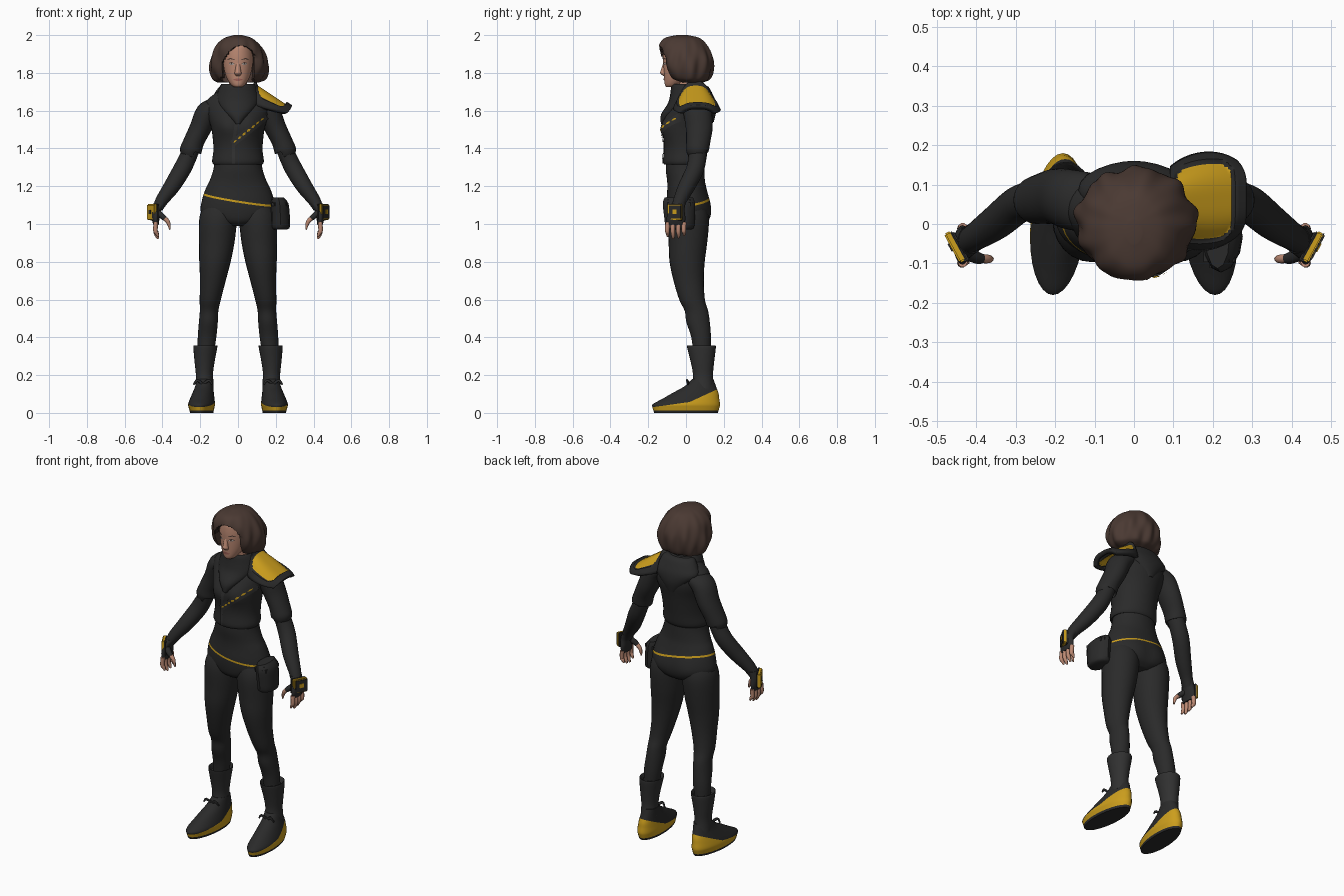
import bpy, bmesh, math
from mathutils import Vector
from mathutils.bvhtree import BVHTree

default_cube = bpy.data.objects.get("Cube")
if default_cube:
    bpy.data.objects.remove(default_cube)
parts = []

def material(name, red, green, blue):
    mat = bpy.data.materials.new(name)
    mat.use_nodes = True
    mat.diffuse_color = (red, green, blue, 1)
    mat.node_tree.nodes["Principled BSDF"].inputs["Base Color"].default_value = (red, green, blue, 1)
    return mat

BLACK = material("suit black", .023, .023, .023)
CHARCOAL = material("charcoal trim", .03, .03, .03)
GOLD = material("gold", .6, .34, .012)
HAIR = material("brown hair", .07, .042, .033)
SKIN = material("skin", .5, .25, .17)
LIPS = material("lips", .35, .12, .095)
WHITE = material("eye white", .5, .46, .43)

def finish(name, bm, *mats):
    mesh = bpy.data.meshes.new(name)
    bmesh.ops.recalc_face_normals(bm, faces=bm.faces)
    bm.to_mesh(mesh)
    bm.free()
    for mat in mats:
        mesh.materials.append(mat)
    obj = bpy.data.objects.new(name, mesh)
    bpy.context.collection.objects.link(obj)
    parts.append(obj)
    return obj

def spline(rings, steps):
    """Smooth the rows of numbers with a Catmull-Rom curve."""
    rows, result = [rings[0], *rings, rings[-1]], []
    for a, b, c, d in zip(rows, rows[1:], rows[2:], rows[3:]):
        for t in [k / steps for k in range(steps)]:
            result.append([q + t / 2 * (r - p + t * (2 * p - 5 * q + 4 * r - s + t * (3 * (q - r) + s - p)))
                           for p, q, r, s in zip(a, b, c, d)])
    return result + [rings[-1]]

def loft(name, rings, mat, side=1, flat=True, seg=24, steps=4, warp=None, cuts=(), extra=()):
    """Skin elliptical rings (x, y, z, x radius, y radius); flat rings stay level."""
    rows = spline(rings, steps)
    centres = [Vector(r[:3]) for r in rows]
    bm, loops = bmesh.new(), []
    for i, (centre, row) in enumerate(zip(centres, rows)):
        tangent = Vector((0, 0, 1))
        if not flat:
            tangent = (centres[min(i + 1, len(rows) - 1)] - centres[max(i - 1, 0)]).normalized()
        depth = Vector((0, 1, 0))
        depth = (depth - tangent * depth.dot(tangent)).normalized()
        across = tangent.cross(depth)
        loops.append([])
        for angle in [math.tau * k / seg for k in range(seg)]:
            p = centre + across * row[3] * math.cos(angle) + depth * row[4] * math.sin(angle)
            if warp:
                warp(p)
            p.x *= side
            loops[-1].append(bm.verts.new(p))
    for low, high in zip(loops, loops[1:]):
        for k in range(seg):
            bm.faces.new((low[k - 1], low[k], high[k], high[k - 1]))
    bm.faces.new(loops[0])
    bm.faces.new(loops[-1])
    for point, normal in cuts:
        bmesh.ops.bisect_plane(bm, geom=bm.verts[:] + bm.edges[:] + bm.faces[:], plane_co=point, plane_no=normal)
    return finish(name, bm, mat, *extra)

def paint(obj, rule):
    for face in obj.data.polygons:
        face.material_index = int(rule(face.center))

def box(name, centre, size, mat, bevel, turn=0):
    bm = bmesh.new()
    bmesh.ops.create_cube(bm, size=1)
    bmesh.ops.scale(bm, vec=size, verts=bm.verts)
    bmesh.ops.bevel(bm, geom=bm.edges[:], offset=bevel, segments=2, affect='EDGES')
    obj = finish(name, bm, mat)
    obj.location, obj.rotation_euler.z = centre, turn

def ribbon(name, path, width, mat, target, lift=.003, taper=True, count=12):
    """Lay a thin strip, drawn in x and z, on the front of a target part."""
    tree = BVHTree.FromPolygons([v.co for v in target.data.vertices],
                                [p.vertices[:] for p in target.data.polygons])
    bm, rows, depth = bmesh.new(), [], -.1
    points = [Vector(p) for p in path]
    for i in range(count + 1):
        t = i / count * (len(points) - 1)
        k = min(int(t), len(points) - 2)
        run = points[k + 1] - points[k]
        wide = width * (max(.05, math.sin(math.pi * i / count)) if taper else 1)
        rows.append([])
        for s in (-.5, 0, .5):
            q = points[k] + run * (t - k) + Vector((-run.y, run.x)).normalized() * wide * s
            hit = tree.ray_cast(Vector((q.x, -1, q.y)), Vector((0, 1, 0)))[0]
            depth = hit.y if hit else depth
            rows[-1].append(bm.verts.new((q.x, depth - lift, q.y)))
    for a, b in zip(rows, rows[1:]):
        for k in range(2):
            bm.faces.new((a[k], a[k + 1], b[k + 1], b[k]))
    finish(name, bm, mat)

def bump(p, x, z, size):
    return math.exp(-((abs(p.x) - x) / size) ** 2 - ((p.z - z) / size) ** 2)

# Jacket with a broken gold zip line along the chest strap
def bust(p):
    p.y -= .025 * bump(p, .065, 1.52, .055) * (p.y < 0)

jacket = loft("jacket", [(0, -.01, 1.315, .13, .106), (0, -.008, 1.335, .137, .114), (0, 0, 1.4, .13, .116),
                         (0, .008, 1.5, .14, .126), (0, .026, 1.58, .163, .124), (0, .04, 1.645, .17, .102),
                         (0, .038, 1.685, .13, .085), (0, .03, 1.72, .08, .07)], BLACK, seg=40, warp=bust)
ribbon("jacket_placket", [(-.01, 1.53), (-.025, 1.42), (-.025, 1.32)], .016, CHARCOAL, jacket, .006, False)
ribbon("chest_strap", [(.15, 1.57), (-.03, 1.425)], .036, CHARCOAL, jacket, .005, False)
for k in range(7):
    x, z = -.025 + .024 * k, 1.43 + .0195 * k
    ribbon("chest_zip", [(x, z), (x + .019, z + .0155)], .014 - .002 * abs(k - 3), GOLD, jacket, .008)

# Cowl collar and folded hood
loft("collar", [(0, -.118, 1.53, .012, .015), (0, -.07, 1.58, .06, .062), (0, .005, 1.64, .115, .1),
                (0, .015, 1.69, .11, .098), (0, .01, 1.73, .095, .088), (0, .01, 1.742, .084, .078),
                (0, .01, 1.72, .07, .065)], BLACK)
loft("hood", [(0, .135, 1.54, .02, .012), (0, .115, 1.6, .085, .045), (0, .09, 1.65, .14, .066),
              (0, .075, 1.69, .125, .065), (0, .065, 1.725, .1, .055), (0, .06, 1.735, .08, .04)], BLACK)

# Hips, with a gold belt line cut into the surface
def seat(p):
    p.y += .015 * bump(p, .085, 1.06, .08) * (p.y > 0)

belt_normal, belt_top, belt_low = Vector((.16, -.1, 1)), Vector((0, 0, 1.134)), Vector((0, 0, 1.123))
hips = loft("hips", [(0, -.005, 1.35, .122, .1), (0, -.005, 1.29, .13, .102), (0, 0, 1.23, .15, .1),
                     (0, .005, 1.185, .172, .104), (0, .01, 1.12, .192, .113), (0, .013, 1.06, .195, .112),
                     (0, .013, 1.015, .14, .1), (0, .013, .99, .06, .07)], BLACK, seg=40, warp=seat,
            cuts=[(belt_top, belt_normal), (belt_low, belt_normal)], extra=[GOLD])
paint(hips, lambda c: belt_normal.dot(c - belt_low) > 0 > belt_normal.dot(c - belt_top))

# Legs, boots and shoes
def toe_out(p):
    p.x -= .07 * p.y

sole_cuts = [(Vector((0, 0, .055)), Vector((0, -.14, 1))), (Vector((0, .02, .058)), Vector((0, -.46, 1))),
             (Vector((0, 0, .013)), Vector((0, 0, 1)))]

for side, label in ((1, "left_"), (-1, "right_")):
    loft(label + "leg", [(.09, .013, 1.12, .08, .08), (.1, .013, 1.06, .098, .102), (.107, .012, 1, .1, .109),
                         (.113, .01, .9, .094, .102), (.122, .006, .8, .083, .093), (.133, .014, .7, .068, .08),
                         (.147, .032, .6, .056, .068), (.153, .055, .54, .049, .062), (.157, .064, .48, .05, .062),
                         (.164, .08, .4, .049, .052), (.172, .085, .3, .042, .045)], BLACK, side)
    loft(label + "boot_shaft", [(.171, .08, .33, .05, .06), (.171, .08, .355, .06, .073),
                                (.173, .082, .345, .063, .076), (.177, .087, .27, .053, .062),
                                (.178, .09, .2, .045, .053), (.178, .09, .13, .048, .058)], CHARCOAL, side)
    shoe = loft(label + "shoe", [(.192, 0, 0, .06, .168), (.193, 0, .028, .067, .177), (.193, .002, .046, .07, .178),
                                 (.191, .026, .075, .064, .15), (.188, .05, .105, .056, .122),
                                 (.184, .075, .14, .048, .084), (.18, .09, .18, .043, .055)],
                BLACK, side, seg=32, warp=toe_out, cuts=sole_cuts, extra=[GOLD])
    paint(shoe, lambda c: .013 < c.z < max(.055 + .14 * c.y, .058 + .46 * (c.y - .02)))
    for way in (-1, 1):
        loft(label + "lace", [(.185, .02, .15, .007, .007), (.185 + way * .03, .005, .172, .008, .005),
                              (.185 + way * .05, .01, .15, .004, .004)], CHARCOAL, side, flat=False, seg=8)
    # Arms and gloved hands
    loft(label + "sleeve", [(.12, .055, 1.62, .045, .076), (.162, .062, 1.59, .06, .076),
                            (.198, .07, 1.51, .057, .071), (.232, .065, 1.44, .054, .064),
                            (.25, .06, 1.39, .058, .06), (.251, .06, 1.383, .05, .053)], BLACK, side, flat=False)
    loft(label + "forearm", [(.24, .06, 1.42, .045, .05), (.262, .06, 1.36, .045, .048),
                             (.296, .048, 1.29, .047, .047), (.35, .004, 1.2, .043, .044),
                             (.4, -.03, 1.13, .034, .036), (.425, -.045, 1.085, .028, .032)], BLACK, side, flat=False)
    loft(label + "glove", [(.412, -.038, 1.11, .034, .036), (.432, -.05, 1.075, .027, .042),
                           (.436, -.053, 1.03, .021, .05), (.434, -.054, .995, .014, .046)], BLACK, side)
    for k in range(4):
        y, drop = -.097 + .029 * k, .012 * abs(k - 1.3)
        loft(label + "finger", [(.435, y, 1.01, .012, .013), (.437, y - .002, .965, .012, .012),
                                (.43, y, .935 + drop, .01, .01), (.422, y, .918 + drop, .005, .005)],
             SKIN, side, flat=False, seg=10)
    loft(label + "thumb_glove", [(.43, -.07, 1.065, .017, .02), (.4, -.085, 1.04, .015, .016),
                                 (.387, -.088, 1.028, .013, .013)], BLACK, side, flat=False, seg=12)
    loft(label + "thumb", [(.395, -.087, 1.035, .012, .012), (.37, -.089, 1.01, .011, .011),
                           (.36, -.088, .97, .004, .004)], SKIN, side, flat=False, seg=10)
    # Layered wrist guard: the right one shows a gold face, the left one a gold rim
    for layer, x, depth, size, mat in (("base", .443, .012, .088, BLACK), ("edge", .454, .02, .084, GOLD),
                                       ("cover", .464, .01, .078 if side > 0 else .03, BLACK)):
        box(label + "guard_" + layer, (side * x, -.058, 1.063), (depth, size, size), mat, .004, side * -.5)
box("left_guard_light", (.468, -.06, 1.065), (.006, .025, .025), GOLD, .001, -.5)

# Hip pouch
loft("pouch", [(.222, -.03, .97, .035, .055), (.225, -.032, .985, .05, .075), (.224, -.035, 1.05, .05, .082),
               (.22, -.038, 1.11, .046, .085), (.212, -.038, 1.14, .03, .075)], BLACK, seg=12)
box("pouch_flap", (.217, -.037, 1.105), (.08, .15, .05), BLACK, .015)

# Armoured shoulder pad with a raised rim around a gold panel
bm, grid, count = bmesh.new(), [], 40
def panel(u, v):
    return ((u - .44) / .37) ** 6 + (v / .76) ** 6

for u in [i / count for i in range(count + 1)]:
    half = .13 * (1 - .25 * u ** 4 - .25 * (1 - u) ** 4)
    grid.append([])
    for v in [2 * j / count - 1 for j in range(count + 1)]:
        rim = .016 * min(1, max(0, panel(u, v) - 1))
        grid[-1].append(bm.verts.new((.092 + .195 * u - .025 * u * v ** 4, .05 + .015 * u + v * half,
                                      1.742 - .13 * u - (.13 - .09 * u) * abs(v) ** 3 + rim)))
for i in range(count):
    for j in range(count):
        face = bm.faces.new((grid[i][j], grid[i + 1][j], grid[i + 1][j + 1], grid[i][j + 1]))
        face.material_index = int(panel((i + .5) / count, (2 * j + 1) / count - 1) < 1)
thick = finish("shoulder_pad", bm, BLACK, GOLD).modifiers.new("thickness", 'SOLIDIFY')
thick.thickness, thick.offset = .025, -1

# Head and face
loft("neck", [(0, .01, 1.66, .05, .05), (0, 0, 1.79, .048, .05)], SKIN)
head = loft("head", [(0, -.083, 1.724, .018, .02), (0, -.07, 1.738, .038, .042), (0, -.047, 1.78, .063, .069),
                     (0, -.032, 1.84, .077, .088), (0, -.022, 1.9, .08, .1), (0, -.02, 1.95, .068, .092),
                     (0, -.02, 1.975, .03, .04)], SKIN, seg=40)
loft("nose", [(0, -.106, 1.86, .012, .012), (0, -.115, 1.815, .015, .018), (0, -.118, 1.798, .018, .018),
              (0, -.11, 1.784, .012, .01)], SKIN, seg=24)
ribbon("mouth", [(-.026, 1.764), (.026, 1.764)], .015, LIPS, head)
for s in (-1, 1):
    ribbon("eyelid", [(s * .018, 1.848), (s * .05, 1.85)], .015, HAIR, head, .002)
    ribbon("eye", [(s * .02, 1.847), (s * .048, 1.848)], .01, WHITE, head, .004)
    ribbon("iris", [(s * .029, 1.848), (s * .039, 1.848)], .01, HAIR, head, .006)
    ribbon("eyebrow", [(s * .014, 1.868), (s * .04, 1.876), (s * .06, 1.868)], .006, HAIR, head)

# Wavy bob, hollowed out around the face
def waves(p):
    angle = math.atan2(p.y, p.x)
    amount = .035 * min(1, (2.03 - p.z) * 6)
    swell = 1 + amount * math.sin(9 * angle + 14 * p.z) + amount * .6 * math.sin(14 * angle - 25 * p.z)
    p.x, p.y = p.x * swell, p.y * swell
    if p.z < 1.942 - 10 * (p.x - .015) ** 2:
        p.y = max(p.y, -.105)
        if abs(p.x) < .081 and p.y < -.02:
            p.y = -.02

loft("hair", [(0, .03, 1.75, .11, .06), (.005, .02, 1.768, .138, .105), (.005, .008, 1.82, .153, .133),
              (.005, 0, 1.88, .146, .141), (0, -.014, 1.94, .12, .13), (0, -.02, 1.983, .075, .095),
              (0, -.02, 2, .02, .03)], HAIR, seg=96, steps=9, warp=waves)

# Smooth shading with sharp edges kept
bpy.ops.object.select_all(action='DESELECT')
for part in parts:
    part.select_set(True)
bpy.context.view_layer.objects.active = parts[0]
bpy.ops.object.shade_smooth_by_angle(angle=math.radians(40))
